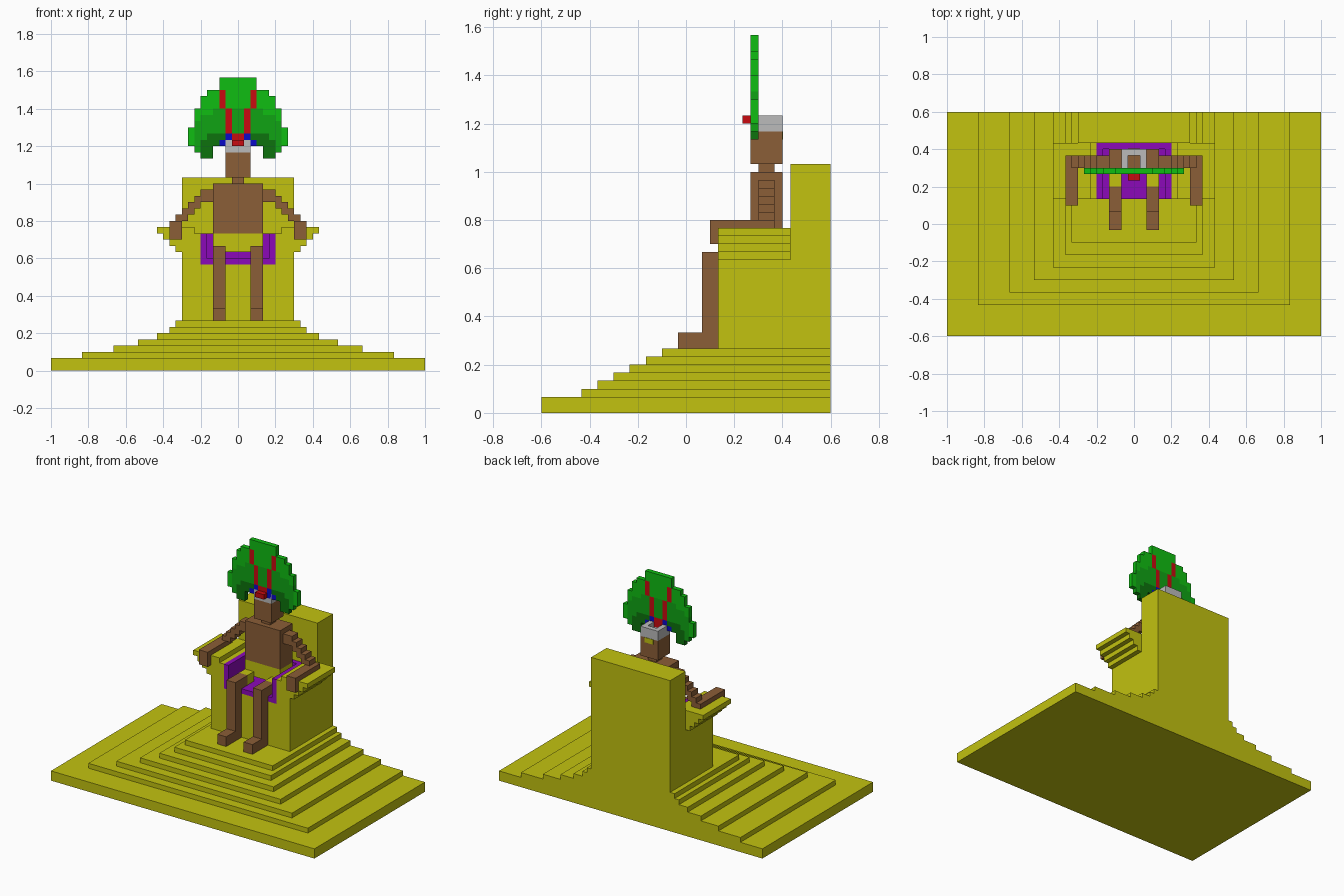
import bpy, bmesh
from mathutils import Vector

if "Cube" in bpy.data.objects:
    bpy.data.objects.remove(bpy.data.objects["Cube"], do_unlink=True)

U = 1 / 30  # one block


def material(name, rgb):
    m = bpy.data.materials.new(name)
    m.use_nodes = True
    m.diffuse_color = (*rgb, 1)
    b = m.node_tree.nodes["Principled BSDF"]
    b.inputs["Base Color"].default_value = (*rgb, 1)
    b.inputs["Roughness"].default_value = 0.8
    return m


GOLD = material("gold", (0.54, 0.54, 0.005))
BROWN = material("brown_skin", (0.26, 0.112, 0.038))
PURPLE = material("purple_cloth", (0.26, 0.003, 0.48))
SILVER = material("silver", (0.5, 0.5, 0.5))
GREEN = material("bright_green", (0.005, 0.51, 0.006))
MID = material("mid_green", (0.005, 0.37, 0.007))
DARK = material("dark_green", (0.004, 0.17, 0.004))
RED = material("red", (0.58, 0.003, 0.005))
BLUE = material("blue", (0.003, 0.003, 0.58))


def finish(name, bm, mats):
    bmesh.ops.recalc_face_normals(bm, faces=bm.faces)
    me = bpy.data.meshes.new(name)
    bm.to_mesh(me)
    bm.free()
    for m in mats:
        me.materials.append(m)
    ob = bpy.data.objects.new(name, me)
    bpy.context.collection.objects.link(ob)
    return ob


def boxes(name, mat, *specs):
    """Join boxes given as (x0, x1, y0, y1, z0, z1) in blocks."""
    bm = bmesh.new()
    for x0, x1, y0, y1, z0, z1 in specs:
        vs = bmesh.ops.create_cube(bm, size=1)["verts"]
        for v in vs:
            v.co = Vector(((x0 + x1) / 2 + v.co.x * (x1 - x0),
                           (y0 + y1) / 2 + v.co.y * (y1 - y0),
                           (z0 + z1) / 2 + v.co.z * (z1 - z0))) * U
    return finish(name, bm, [mat])


def extrude(name, mat, profile, y0, y1):
    """Extrude an x-z profile along y."""
    bm = bmesh.new()
    f = bm.faces.new([bm.verts.new((x * U, y0 * U, z * U)) for x, z in profile])
    r = bmesh.ops.extrude_face_region(bm, geom=[f])
    bmesh.ops.translate(bm, vec=(0, (y1 - y0) * U, 0),
                        verts=[v for v in r["geom"] if isinstance(v, bmesh.types.BMVert)])
    return finish(name, bm, [mat])


# Stepped platform, flush at the back
steps = [(30, -18, 0, 2), (25, -13, 2, 3), (20, -11, 3, 4), (16, -9, 4, 5),
         (13, -7, 5, 6), (11, -5, 6, 7), (10, -3, 7, 8)]
for i, (hw, front, z0, z1) in enumerate(steps):
    boxes(f"platform_step_{i + 1}", GOLD, (-hw, hw, front, 18, z0, z1))

# Throne
boxes("throne_seat", GOLD, (-9, 9, 4, 18, 8, 17))
boxes("throne_back", GOLD, (-9, 9, 13, 18, 17, 31))
arm_profile = [(6, 17), (9, 17), (9, 19), (10, 19), (10, 20), (11, 20), (11, 21),
               (12, 21), (12, 22), (13, 22), (13, 23), (7, 23), (7, 22), (6, 22)]
boxes("seat_cloth", PURPLE, (-6, 6, 4, 13, 17, 18), (-6, -5, 4, 13, 18, 22),
      (5, 6, 4, 13, 18, 22), (-5, 5, 12, 13, 18, 22))

# Seated figure: trunk and head
boxes("pelvis", GOLD, (-4, 4, 8, 12, 19, 22))
boxes("torso", BROWN, (-4, 4, 8, 12, 22, 30))
boxes("neck", BROWN, (-1, 1, 9, 11, 30, 31))
boxes("head", BROWN, (-2, 2, 8, 12, 31, 35))
boxes("head_clasp", GOLD, (-1, 1, 12, 12.1, 34, 35))
boxes("head_band", SILVER, (-2, 2, 8, 9, 35, 37), (-2, 2, 11, 12, 35, 37),
      (-2, -1, 9, 11, 35, 37), (1, 2, 9, 11, 35, 37))

# Paired parts
sleeve = [(4, 29), (6, 29), (6, 28), (7, 28), (7, 27), (8, 27), (8, 26), (9, 26),
          (9, 25), (10, 25), (10, 24), (8, 24), (8, 25), (7, 25), (7, 26),
          (6, 26), (6, 27), (4, 27)]
for side, s in (("left", 1), ("right", -1)):
    def mir(*b):
        return (*sorted((b[0] * s, b[1] * s)), *b[2:])
    extrude(f"{side}_armrest", GOLD, [(x * s, z) for x, z in arm_profile], 4, 13)
    extrude(f"{side}_arm", BROWN, [(x * s, z) for x, z in sleeve], 9, 11)
    boxes(f"{side}_hand", BROWN, mir(9, 11, 3, 4, 21, 24), mir(9, 11, 4, 11, 23, 24))
    boxes(f"{side}_hip", GOLD, mir(2, 4, 6, 8, 18, 20))
    boxes(f"{side}_thigh", BROWN, mir(2, 4, 4, 6, 18, 20))
    boxes(f"{side}_shin", BROWN, mir(2, 4, 2, 4, 8, 20))
    boxes(f"{side}_foot", BROWN, mir(2, 4, -1, 2, 8, 10))

# Feather headdress: rows of (z0, z1, inner half width, outer half width)
rows = [(34, 35, 4, 6), (35, 36, 4, 7), (36, 39, 0, 8), (39, 42, 0, 7),
        (42, 44, 0, 6), (44, 45, 0, 5), (45, 47, 0, 3)]
cells = {(x, z) for z0, z1, a, b in rows for z in range(z0, z1)
         for x in range(-b, b) if (x if x >= 0 else -x - 1) >= a}
mats = [GREEN, MID, DARK, RED, BLUE]


def feather_colour(x, z):
    a = x if x >= 0 else -x - 1
    if (a == 0 and z in (36, 37)) or (a == 1 and 38 <= z < 42) or (a == 2 and 42 <= z < 45):
        return 3
    if (a == 1 and z in (36, 37)) or (a == 2 and z == 36):
        return 4
    if (2 <= a <= 5 and z <= 37) and a + (z - 34) <= 7:
        return 2
    if a * a * 0.8 + (z - 35) ** 2 < 46 and a < 7:
        return 1
    return 0


bm = bmesh.new()
for x, z in sorted(cells):
    def quad(*pts):
        f = bm.faces.new([bm.verts.new((px * U, py * U, pz * U)) for px, py, pz in pts])
        f.material_index = feather_colour(x, z)
    for y in (8, 9):
        quad((x, y, z), (x + 1, y, z), (x + 1, y, z + 1), (x, y, z + 1))
    for dx, dz in ((1, 0), (-1, 0), (0, 1), (0, -1)):
        if (x + dx, z + dz) not in cells:
            ax, az = x + max(dx, 0), z + max(dz, 0)
            bx, bz = ax + abs(dz), az + abs(dx)
            quad((ax, 8, az), (bx, 8, bz), (bx, 9, bz), (ax, 9, az))
bmesh.ops.remove_doubles(bm, verts=bm.verts, dist=1e-4)
finish("feather_headdress", bm, mats)
boxes("headdress_beak", RED, (-1, 1, 7, 8, 36, 37))
